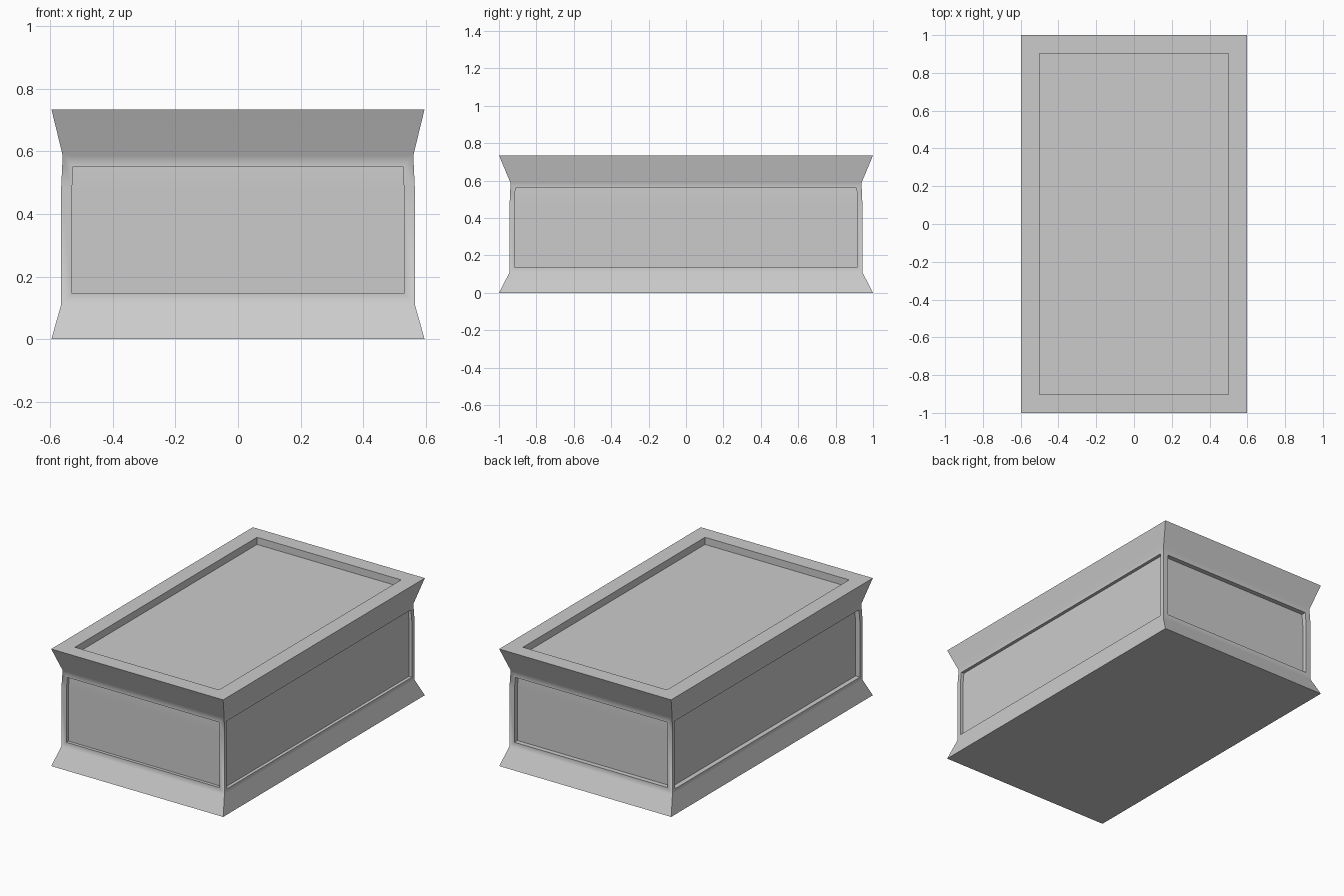
import bpy
import bmesh

cube = bpy.data.objects.get("Cube")
if cube:
    bpy.data.objects.remove(cube, do_unlink=True)

# Single stone colour
stone = bpy.data.materials.new("pale grey stone")
stone.use_nodes = True
grey = (0.6, 0.6, 0.6, 1)
stone.diffuse_color = grey
stone.node_tree.nodes["Principled BSDF"].inputs["Base Color"].default_value = grey

# Outer profile: half width, half length, height
PROFILE = [(0.597, 1.0, 0), (0.566, 0.943, 0.11), (0.566, 0.943, 0.48),
           (0.561, 0.938, 0.587), (0.597, 1.0, 0.735)]


def ring(bm, hx, hy, z):
    return [bm.verts.new((sx * hx, sy * hy, z))
            for sx, sy in ((-1, -1), (1, -1), (1, 1), (-1, 1))]


def recess(bm, faces, border, direction, depth):
    """Frame a group of faces and sink the middle straight inwards."""
    bmesh.ops.inset_region(bm, faces=faces, thickness=border, use_even_offset=True)
    new = bmesh.ops.extrude_face_region(bm, geom=faces)["geom"]
    verts = [g for g in new if isinstance(g, bmesh.types.BMVert)]
    bmesh.ops.delete(bm, geom=[f for f in faces if f.is_valid], context="FACES")
    bmesh.ops.translate(bm, verts=verts, vec=[-d * depth for d in direction])


bm = bmesh.new()
rings = [ring(bm, *row) for row in PROFILE]
walls = [[], [], [], []]
for level, (low, high) in enumerate(zip(rings, rings[1:])):
    for i in range(4):
        j = (i + 1) % 4
        face = bm.faces.new((low[i], low[j], high[j], high[i]))
        if level in (1, 2):
            walls[i].append(face)
bm.faces.new(rings[0][::-1])
lid = bm.faces.new(rings[-1])
bm.normal_update()

# Sunken panels on the four walls, and the shallow tray in the top
sides = [((0, -1, 0), 0.035, 0.02), ((1, 0, 0), 0.027, 0.02),
         ((0, 1, 0), 0.035, 0.03), ((-1, 0, 0), 0.027, 0.03)]
for faces, (direction, border, depth) in zip(walls, sides):
    recess(bm, faces, border, direction, depth)
recess(bm, [lid], 0.097, (0, 0, 1), 0.045)
bmesh.ops.recalc_face_normals(bm, faces=bm.faces)

mesh = bpy.data.meshes.new("panelled_plinth")
bm.to_mesh(mesh)
bm.free()
mesh.materials.append(stone)
plinth = bpy.data.objects.new("panelled_plinth", mesh)
bpy.context.collection.objects.link(plinth)

# Soft shading where the mouldings meet the frames, crisp elsewhere
bpy.ops.object.select_all(action="DESELECT")
plinth.select_set(True)
bpy.context.view_layer.objects.active = plinth
bpy.ops.object.shade_smooth_by_angle(angle=0.55)
soft = plinth.modifiers.new("flat large faces", "WEIGHTED_NORMAL")
soft.keep_sharp = True
soft.weight = 90
